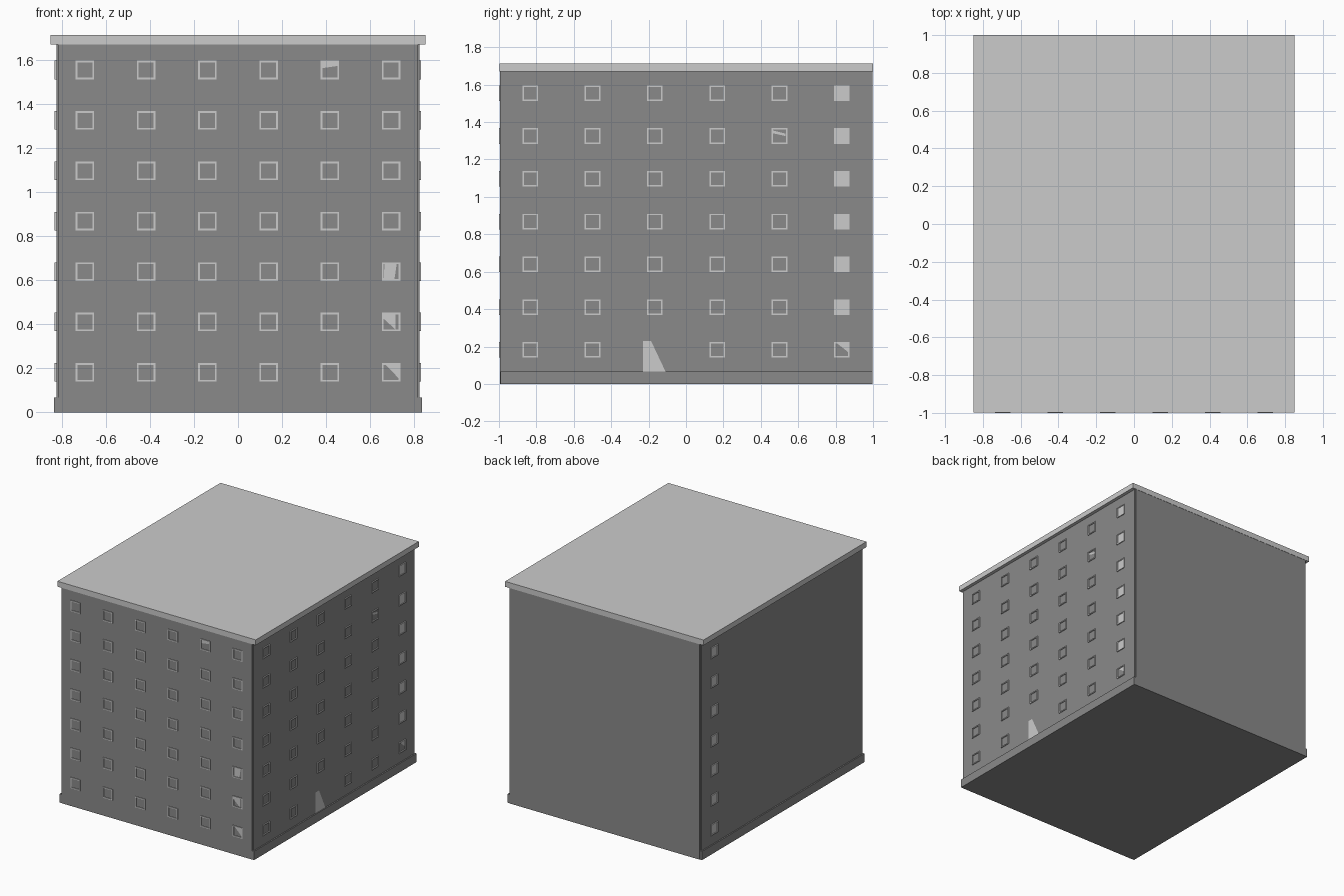
import bpy, bmesh
from mathutils import Vector

if "Cube" in bpy.data.objects:
    bpy.data.objects.remove(bpy.data.objects["Cube"])

ROWS = [0.182 + 0.2286 * i for i in range(7)]
FRONT_X = [-0.695 + 0.278 * i for i in range(6)]
SIDE_Y = [-0.833 + 0.3332 * i for i in range(6)]
SIZE, RIM = 0.084, 0.008

# Dark wall colour
DARK = bpy.data.materials.new("dark_wall")
DARK.diffuse_color = (0.254, 0.254, 0.254, 1)
DARK.use_nodes = True
DARK.node_tree.nodes["Principled BSDF"].inputs["Base Color"].default_value = DARK.diffuse_color


def add_box(bm, lo, hi):
    res = bmesh.ops.create_cube(bm, size=1)
    lo, hi = Vector(lo), Vector(hi)
    for v in res["verts"]:
        v.co = (lo + hi) / 2 + Vector(c * d for c, d in zip(v.co, hi - lo))


def finish(bm, name, material=None):
    mesh = bpy.data.meshes.new(name)
    bm.to_mesh(mesh)
    bm.free()
    if material:
        mesh.materials.append(material)
    obj = bpy.data.objects.new(name, mesh)
    bpy.context.collection.objects.link(obj)


def box(name, lo, hi, material=None):
    bm = bmesh.new()
    add_box(bm, lo, hi)
    finish(bm, name, material)


def wall_box(bm, side, u0, u1, z0, z1, inner, outer):
    """Box lying on a wall: u runs along the wall, inner/outer is the depth."""
    d0, d1 = sorted((inner, outer))
    if side == "front":
        add_box(bm, (u0, d0, z0), (u1, d1, z1))
    else:
        add_box(bm, (d0, u0, z0), (d1, u1, z1))


def frame(bm, side, u, z, inner, outer):
    h, k = SIZE / 2, SIZE / 2 - RIM
    for s in (-1, 1):
        a, b = sorted((s * h, s * k))
        wall_box(bm, side, u - h, u + h, z + a, z + b, inner, outer)
        wall_box(bm, side, u + a, u + b, z - k, z + k, inner, outer)


def patches(name, side, polys, depth):
    bm = bmesh.new()
    for poly in polys:
        pts = [(u, depth, z) if side == "front" else (depth, u, z) for u, z in poly]
        f = bm.faces.new([bm.verts.new(p) for p in pts])
        f.normal_update()
        out = Vector((0, -1, 0)) if side == "front" else Vector((1, 0, 0))
        if f.normal.dot(out) < 0:
            f.normal_flip()
    finish(bm, name)


# Main walls, side cladding and plinth
box("walls", (-0.816, -0.995, 0), (0.816, 0.998, 1.67), DARK)
for s, label in ((-1, "left"), (1, "right")):
    xs = sorted((s * 0.81, s * 0.824))
    box(label + "_cladding", (xs[0], -0.987, 0), (xs[1], 0.987, 1.67), DARK)
    xs = sorted((s * 0.81, s * 0.834))
    box(label + "_plinth", (xs[0], -0.993, 0), (xs[1], 0.996, 0.067), DARK)

# Roof slab
box("roof_slab", (-0.85, -0.997, 1.67), (0.85, 1.0, 1.712))

# Front window frames
bm = bmesh.new()
for x in FRONT_X:
    for z in ROWS:
        frame(bm, "front", x, z, -0.99, -1.0)
finish(bm, "front_window_frames")

# Right window frames, leaving out the one where the door stands
bm = bmesh.new()
for i, y in enumerate(SIDE_Y):
    for j, z in enumerate(ROWS):
        if (i, j) != (2, 0):
            frame(bm, "right", y, z, 0.82, 0.831)
finish(bm, "right_window_frames")

# Left window frames: only the rear column
bm = bmesh.new()
for z in ROWS:
    frame(bm, "left", SIDE_Y[5], z, -0.82, -0.832)
finish(bm, "left_window_frames")

# Full panes in the rear columns
k = SIZE / 2 - RIM
for label, s, rows in (("left", -1, ROWS), ("right", 1, ROWS[1:])):
    bm = bmesh.new()
    for z in rows:
        wall_box(bm, label, SIDE_Y[5] - k, SIDE_Y[5] + k, z - k, z + k, s * 0.82, s * 0.827)
    finish(bm, label + "_window_panes")

# Partly exposed panes and door
patches("front_pane_pieces", "front", [
    [(0.67, 0.216), (0.729, 0.155), (0.729, 0.216)],
    [(0.661, 0.444), (0.661, 0.425), (0.715, 0.376), (0.715, 0.444)],
    [(0.665, 0.674), (0.661, 0.606), (0.71, 0.606), (0.72, 0.674)],
    [(0.383, 1.587), (0.383, 1.562), (0.451, 1.572), (0.451, 1.587)],
], -0.9965)
patches("right_pane_pieces", "right", [
    [(0.466, 1.355), (0.466, 1.34), (0.533, 1.325), (0.533, 1.338)],
    [(0.81, 0.215), (0.867, 0.17), (0.867, 0.215)],
], 0.826)
patches("door", "right", [
    [(-0.23, 0.067), (-0.11, 0.067), (-0.187, 0.23), (-0.23, 0.23)],
], 0.826)
